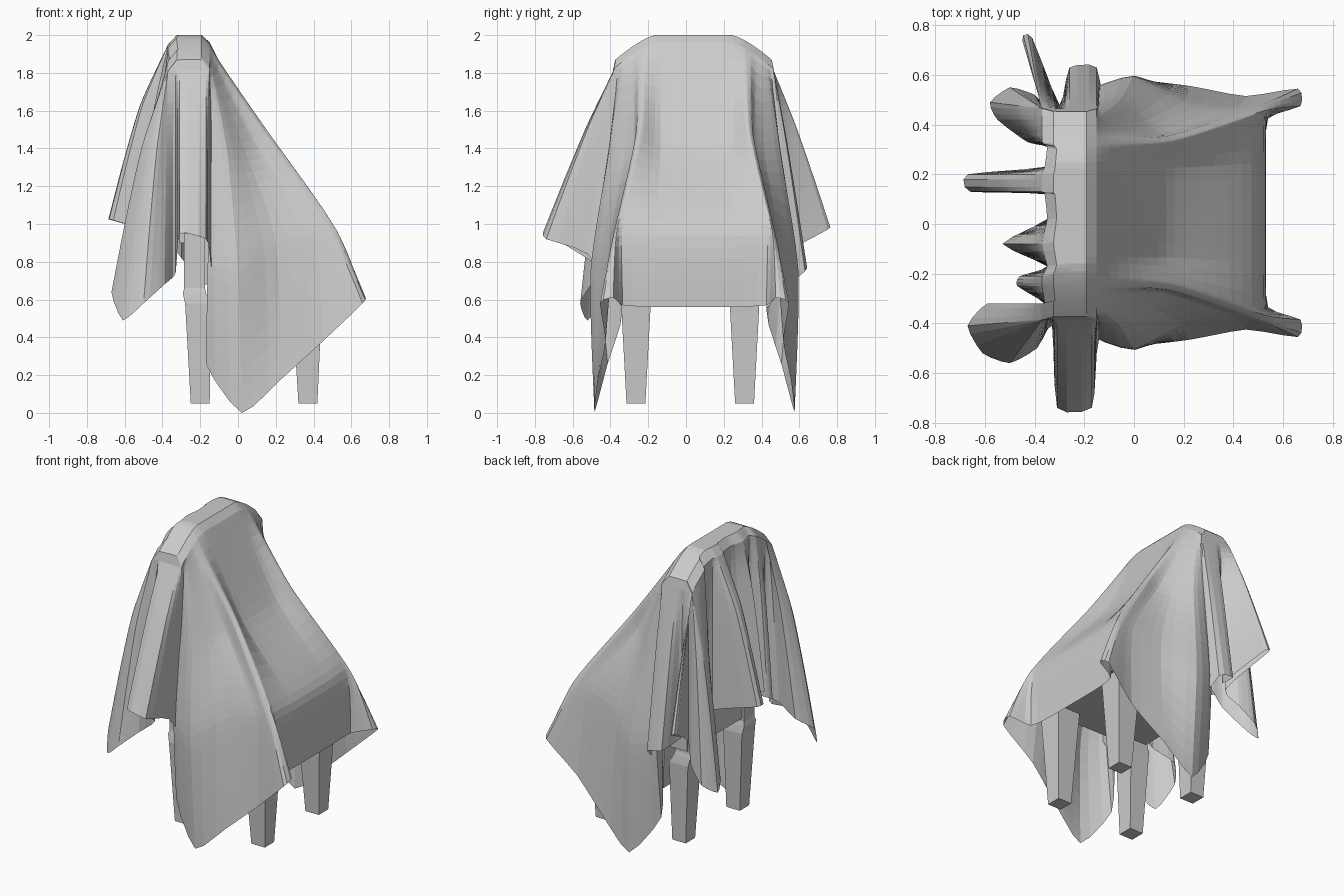
import bpy, bmesh
from mathutils import Vector

if "Cube" in bpy.data.objects:
    bpy.data.objects.remove(bpy.data.objects["Cube"])

GREY = bpy.data.materials.new("plain grey")
GREY.diffuse_color = (0.6, 0.6, 0.6, 1)
GREY.use_nodes = True
GREY.node_tree.nodes["Principled BSDF"].inputs["Base Color"].default_value = GREY.diffuse_color
MID = 0.045          # y of the chair's centre line


def make(name, bm):
    bmesh.ops.recalc_face_normals(bm, faces=bm.faces)
    me = bpy.data.meshes.new(name)
    bm.to_mesh(me)
    bm.free()
    me.materials.append(GREY)
    ob = bpy.data.objects.new(name, me)
    bpy.context.collection.objects.link(ob)


def box(name, x0, x1, y0, y1, z0, z1):
    bm = bmesh.new()
    bmesh.ops.create_cube(bm, size=1)
    for v in bm.verts:
        v.co = ((x0 + x1) / 2 + v.co.x * (x1 - x0),
                (y0 + y1) / 2 + v.co.y * (y1 - y0),
                (z0 + z1) / 2 + v.co.z * (z1 - z0))
    make(name, bm)


def square_post(name, y, sections):
    """Stack of square sections (z, centre x, half width)."""
    bm = bmesh.new()
    rings = [[bm.verts.new((x + a * h, y + b * h, z))
              for a, b in ((-1, -1), (1, -1), (1, 1), (-1, 1))]
             for z, x, h in sections]
    for lo, hi in zip(rings, rings[1:]):
        for i in range(4):
            j = (i + 1) % 4
            bm.faces.new((lo[i], lo[j], hi[j], hi[i]))
    bm.faces.new(rings[0])
    bm.faces.new(rings[-1])
    make(name, bm)


def spline(p0, p1, p2, p3, t, k):
    """Cardinal spline between p1 and p2."""
    m1, m2 = (p2 - p0) * k, (p3 - p1) * k
    return ((2*t**3 - 3*t**2 + 1) * p1 + (t**3 - 2*t**2 + t) * m1
            + (3*t**2 - 2*t**3) * p2 + (t**3 - t**2) * m2)


def top_z(y):
    """Arched top of the chair back."""
    return 2 - 0.14 * (max(0, abs(y - 0.04) - 0.2) / 0.225) ** 1.4


def clamp(v, lo, hi):
    return max(lo, min(hi, v))


# Chair hidden under the cloth
for side, y in (("right", -0.265), ("left", 0.31)):
    square_post("front_leg_" + side, y, [(0.05, 0.37, 0.05), (0.7, 0.365, 0.085)])
    square_post("back_leg_" + side, y, [(0.05, -0.2, 0.05), (0.58, -0.21, 0.07),
                                        (0.63, -0.23, 0.062), (0.66, -0.23, 0.055),
                                        (0.95, -0.23, 0.055)])
box("seat", -0.27, 0.47, MID - 0.33, MID + 0.33, 0.68, 0.94)
box("backrest", -0.31, -0.2, MID - 0.33, MID + 0.33, 0.9, 1.84)

# Front half of the cloth: distance from centre line at the top,
# then upper, seat-height and hem points of each rib
FRONT = [
    (0.00, (0.13, 0.00, 1.42), (0.50, 0.00, 0.98), (0.53, 0.00, 0.56)),
    (0.18, (0.13, 0.18, 1.43), (0.50, 0.20, 0.98), (0.53, 0.20, 0.56)),
    (0.26, (0.15, 0.27, 1.49), (0.50, 0.38, 0.99), (0.54, 0.38, 0.57)),
    (0.28, (0.15, 0.29, 1.50), (0.52, 0.41, 0.97), (0.67, 0.43, 0.61)),
    (0.30, (0.14, 0.31, 1.48), (0.50, 0.43, 0.94), (0.66, 0.50, 0.58)),
    (0.33, (0.11, 0.32, 1.40), (0.40, 0.42, 0.95), (0.45, 0.47, 0.38)),
    (0.36, (0.04, 0.37, 1.38), (0.20, 0.45, 0.90), (0.23, 0.51, 0.18)),
    (0.38, (-0.06, 0.45, 1.40), (0.00, 0.55, 0.75), (0.02, 0.53, 0.00)),
    (0.40, (-0.14, 0.45, 1.40), (-0.16, 0.50, 0.80), (-0.17, 0.46, 0.26)),
    (0.42, (-0.14, 0.40, 1.45), (-0.13, 0.39, 1.00), (-0.12, 0.38, 0.55)),
]
# Back half: hem points of folds and valleys, from the -y to the +y side
BACK = [
    (-0.15, -0.52, 0.84), (-0.17, -0.74, 0.92), (-0.31, -0.74, 0.95),
    (-0.33, -0.41, 0.74), (-0.39, -0.50, 0.68), (-0.50, -0.56, 0.58),
    (-0.61, -0.52, 0.49), (-0.67, -0.41, 0.64), (-0.59, -0.32, 0.72),
    (-0.45, -0.35, 0.78), (-0.36, -0.32, 0.82),
    (-0.47, -0.25, 0.85), (-0.46, -0.21, 0.87), (-0.35, -0.17, 0.90),
    (-0.53, -0.08, 0.98), (-0.35, 0.02, 0.95), (-0.36, 0.12, 0.93),
    (-0.66, 0.13, 1.02), (-0.67, 0.20, 1.02), (-0.36, 0.23, 0.93),
    (-0.35, 0.31, 0.88), (-0.43, 0.33, 0.76), (-0.55, 0.42, 0.60),
    (-0.58, 0.49, 0.53), (-0.50, 0.55, 0.58), (-0.40, 0.52, 0.68),
    (-0.34, 0.46, 0.80), (-0.45, 0.74, 0.98), (-0.41, 0.75, 0.97),
    (-0.30, 0.48, 0.82), (-0.26, 0.63, 0.78), (-0.15, 0.63, 0.75),
]


def front_rib(row, sign):
    y = MID + sign * row[0]
    rib = [Vector((-0.15, y, top_z(y) - 0.04))]
    return rib + [Vector((p[0], MID + sign * p[1], p[2])) for p in row[1:]]


def back_rib(hem):
    """Rib falling from the edge of the chair back, flaring out to its hem."""
    x, y = clamp(hem[0], -0.37, -0.15), clamp(hem[1], -0.385, 0.465)
    top = Vector((x, y, top_z(y) - 0.05))
    flare = 0.72 if hem[0] < -0.45 else 0.9
    rib = []
    for t in (0, 1 / 3, 2 / 3, 1):
        p = top.lerp(Vector(hem), t ** flare)
        p.z = top.z + (hem[2] - top.z) * t
        rib.append(p)
    return rib


ribs = [front_rib(r, -1) for r in FRONT]
ribs += [back_rib(h) for h in BACK]
ribs += [front_rib(r, 1) for r in reversed(FRONT[1:])]

# Refine each rib downwards, then refine around between ribs
STEPS, AROUND = 8, 3
fine = []
for rib in ribs:
    e = [rib[0]] + rib + [rib[-1]]
    line = [spline(*e[i:i + 4], s / STEPS, 0.35) for i in range(3) for s in range(STEPS)]
    fine.append(line + [rib[-1]])

n = len(fine)
columns = []
for i in range(n):
    near = [fine[(i + k) % n] for k in (-1, 0, 1, 2)]
    for s in range(AROUND):
        columns.append([spline(*q, s / AROUND, 0.28) for q in zip(*near)])

# Cloth over the top of the chair back
for col in columns:
    x, y = col[0].x, MID + (col[0].y - MID) * 0.97
    z = top_z(y)
    col[:0] = [Vector((-0.255, y, z)), Vector((-0.255 + (x + 0.255) * 0.6, y, z))]

bm = bmesh.new()
grid = [[bm.verts.new(p) for p in col] for col in columns]
for a, b in zip(grid, grid[1:] + grid[:1]):
    for r in range(len(a) - 1):
        bm.faces.new((a[r], a[r + 1], b[r + 1], b[r]))
bmesh.ops.remove_doubles(bm, verts=[g[0] for g in grid], dist=0.006)
bmesh.ops.remove_doubles(bm, verts=bm.verts, dist=0.0005)
make("draped_cloth", bm)
